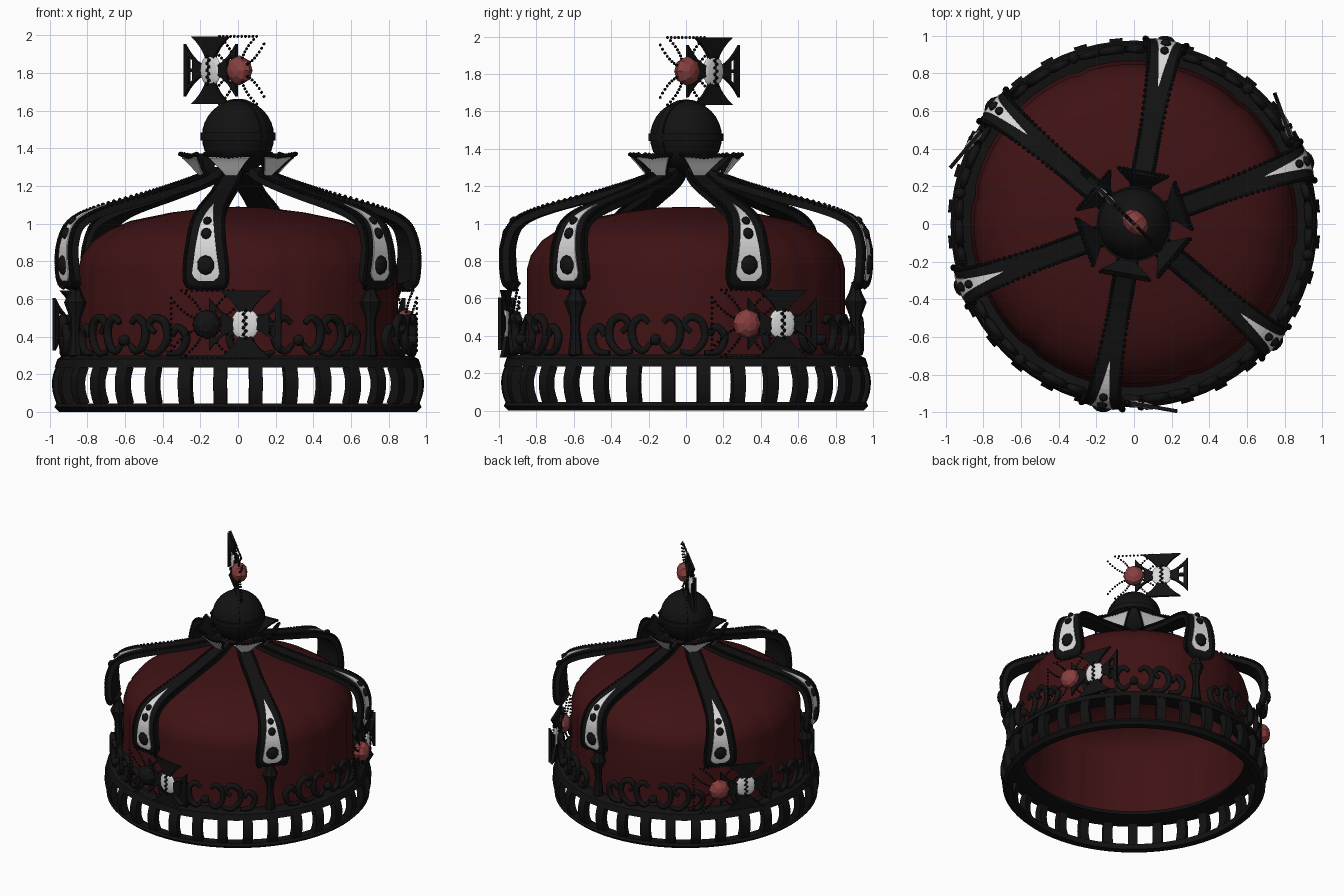
import bpy, bmesh, math
from mathutils import Matrix, Vector

cube = bpy.data.objects.get("Cube")
if cube:
    bpy.data.objects.remove(cube)


def material(name, rgb):
    m = bpy.data.materials.new(name)
    m.use_nodes = True
    m.diffuse_color = (*rgb, 1)
    m.node_tree.nodes["Principled BSDF"].inputs["Base Color"].default_value = (*rgb, 1)
    return m


DARK = material("dark metal", (.006, .006, .006))
RED = material("red velvet", (.05, .006, .007))
WHITE = material("white enamel", (.7, .7, .7))
GEM = material("pink gem", (.25, .05, .05))
ARCHES = [math.radians(20 + 60 * i) for i in range(6)]


def finish(name, bm, mat, smooth=None):
    bmesh.ops.recalc_face_normals(bm, faces=bm.faces)
    me = bpy.data.meshes.new(name)
    bm.to_mesh(me)
    bm.free()
    ob = bpy.data.objects.new(name, me)
    bpy.context.collection.objects.link(ob)
    me.materials.append(mat)
    if smooth:
        bpy.ops.object.select_all(action='DESELECT')
        ob.select_set(True)
        bpy.context.view_layer.objects.active = ob
        bpy.ops.object.shade_smooth_by_angle(angle=math.radians(smooth))
    return ob


def frame(az, r, z):
    """Local x = around, y = up, z = outward."""
    c, s = math.cos(az), math.sin(az)
    return Matrix(((-s, 0, c, r * c), (c, 0, s, r * s), (0, 1, 0, z), (0, 0, 0, 1)))


def lathe(bm, pts, segs, closed=False, notch=0, M=Matrix(), start=0):
    rings = []
    for i in range(segs):
        a = start + math.tau * i / segs
        k = 1 - notch * (i % 8 == 0)
        rings.append([bm.verts.new(M @ Vector((r * k * math.cos(a), r * k * math.sin(a), z))) for r, z in pts])
    n = len(pts)
    for i in range(segs):
        a, b = rings[i], rings[(i + 1) % segs]
        for j in range(n if closed else n - 1):
            bm.faces.new((a[j], b[j], b[(j + 1) % n], a[(j + 1) % n]))


def smooth_path(pts, steps=5):
    """Catmull-Rom through tuples of any length."""
    out = []
    v = [Vector(p) for p in [pts[0], *pts, pts[-1]]]
    for i in range(1, len(v) - 2):
        a, b, c, d = v[i - 1:i + 3]
        for k in range(steps):
            t = k / steps
            out.append(.5 * (2 * b + (c - a) * t + (2 * a - 5 * b + 4 * c - d) * t**2
                             + (3 * b - a - 3 * c + d) * t**3))
    return out + [v[-2]]


def normals(path):
    res = []
    for i in range(len(path)):
        d = path[min(i + 1, len(path) - 1)] - path[max(i - 1, 0)]
        res.append(Vector((d[1], -d[0])).normalized())
    return res


def strip(bm, path, az, lo, hi):
    """Sweep a flat bar along (radius, height, half width) stations."""
    M = frame(az, 0, 0)
    rows = []
    for p, n in zip(path, normals(path)):
        rows.append([bm.verts.new(M @ Vector((s * p[2], p[1] + n[1] * o, p[0] + n[0] * o)))
                     for s, o in ((-1, lo), (1, lo), (1, hi), (-1, hi))])
    for a, b in zip(rows, rows[1:]):
        for j in range(4):
            bm.faces.new((a[j], a[(j + 1) % 4], b[(j + 1) % 4], b[j]))
    bm.faces.new(rows[0])
    bm.faces.new(rows[-1][::-1])


def bead(bm, pos, r=.009):
    bmesh.ops.create_icosphere(bm, subdivisions=1, radius=r, matrix=Matrix.Translation(pos))


def ball(bm, M, sx, sy, sz, segs=10, rings=6):
    bmesh.ops.create_uvsphere(bm, u_segments=segs, v_segments=rings, radius=1,
                              matrix=M @ Matrix.Diagonal((sx, sy, sz, 1)))


# Velvet cap with twelve seams
bm = bmesh.new()
cap = [(.87, .26), (.85, .5), (.85, .76), (.83, .83), (.77, .91), (.68, .97), (.57, 1.015),
       (.35, 1.06), (.15, 1.085), (.001, 1.09)]
lathe(bm, cap, 96, notch=.014, start=ARCHES[0])
finish("velvet_cap", bm, RED, 40)

# Open base band: two rims joined by curved posts
bm = bmesh.new()
lathe(bm, [(.9, 0), (.95, 0), (.975, .025), (.965, .045), (.9, .045)], 64, True)
lathe(bm, [(.82, .25), (.9, .235), (.975, .235), (.96, .28), (.92, .3), (.84, .29)], 64, True)
finish("band_rims", bm, DARK, 30)
bm = bmesh.new()
post = smooth_path([(.96, .03, .035), (.985, .1, .035), (.988, .18, .035), (.965, .25, .035)], 3)
for i in range(32):
    strip(bm, post, math.tau * (i + .5) / 32, -.05, 0)
finish("band_posts", bm, DARK)

# Six arches with beaded edges, enamel panels and dark studs
arch = smooth_path([(.93, .645, .06), (.97, .68, .11), (.985, .78, .115), (.98, .9, .1), (.93, 1.01, .085),
                    (.79, 1.085, .07), (.5, 1.165, .055), (.33, 1.215, .055), (.2, 1.26, .05), (.12, 1.3, .04)])
panel = [p.copy() for p in arch[6:27]]
for i, p in enumerate(panel):
    p[2] = max(.002, .08 * min(1, .5 + i / 3) * (1 - i / (len(panel) - 1)) ** .75)
arch_bm, panel_bm, bead_bm, stud_bm = (bmesh.new() for _ in range(4))
arch_n = normals(arch)
for az in ARCHES:
    strip(arch_bm, arch, az, -.045, 0)
    strip(panel_bm, panel, az, -.002, .006)
    M = frame(az, 0, 0)
    for a, b in zip(arch[3:-4], arch[4:-4]):
        for t in (0, .5):
            p = a.lerp(b, t)
            for s in (-1, 1):
                bead(bead_bm, M @ Vector((s * p[2], p[1], p[0])), .012)
    for i, size in ((10, .05), (17, .03), (20, .024)):
        n = arch_n[i]
        tilt = Matrix.Rotation(-math.atan2(n[1], n[0]), 4, 'X')
        ball(stud_bm, frame(az, arch[i][0], arch[i][1]) @ tilt, size, size * 1.1, .03)
finish("arches", arch_bm, DARK, 40)
finish("arch_panels", panel_bm, WHITE)
finish("arch_beads", bead_bm, DARK)
finish("arch_studs", stud_bm, DARK)

# Flared petals around the orb
petal = smooth_path([(.19, 1.24, .02), (.22, 1.28, .05), (.255, 1.33, .095), (.28, 1.36, .13)], 3)
back, face, edge = bmesh.new(), bmesh.new(), bmesh.new()
for az in ARCHES:
    strip(back, petal, az, -.02, 0)
    strip(face, [Vector((p[0], p[1], p[2] * .9)) for p in petal[:-1]], az, -.002, .006)
    for k in range(-6, 7):
        bead(edge, frame(az, .28, 1.355 + .015 * abs(k) / 6) @ Vector((.13 * k / 6, 0, 0)), .013)
finish("petal_backs", back, DARK)
finish("petal_faces", face, WHITE)
finish("petal_beads", edge, DARK)

# Orb with a belt and a crossing hoop
bm = bmesh.new()
ball(bm, Matrix.Translation((0, 0, 1.463)), .192, .192, .195, 32, 16)
hoop = [(.18, -.02), (.2, -.02), (.2, .02), (.18, .02)]
lathe(bm, hoop, 32, True, M=Matrix.Translation((0, 0, 1.463)))
lathe(bm, hoop, 32, True, M=frame(math.radians(45), 0, 1.463))
finish("orb", bm, DARK, 40)

# Flared crosses: a beaded outline with a gem, and a solid plate beside it
SHIFT, REACH = .205, .18


def flare(t):
    return .02 + .12 * t ** 2.2


def cross(name, az, r, z, gem_mat, ends):
    M = frame(az, r, z)
    plate, beads, oval, gem = (bmesh.new() for _ in range(4))
    for q in range(4):
        R = Matrix.Rotation(q * math.pi / 2, 4, 'Z')
        P = M @ Matrix.Translation((SHIFT, 0, 0)) @ R
        reach = REACH + .015 * (q % 2 == 0)

        def slab(x0, x1, a0, b0, a1, b1):
            v = [plate.verts.new(P @ Vector((x, y, d))) for d in (-.01, .01)
                 for x, y in ((x0, a0), (x1, a1), (x1, b1), (x0, b0))]
            for f in ((0, 1, 2, 3), (7, 6, 5, 4), (0, 4, 5, 1), (1, 5, 6, 2), (2, 6, 7, 3), (3, 7, 4, 0)):
                plate.faces.new([v[i] for i in f])

        # Arm body, slotted part and end bar
        n = 6
        for k in range(n):
            x0, x1 = reach * k / n, reach * (k + 1) / n
            w0, w1 = flare(k / n), flare((k + 1) / n)
            if k == n - 2 and q % 2 == 0:
                for s in (-1, 1):
                    slab(x0, x1, s * w0 * .75, s * w0, s * w1 * .75, s * w1)
                slab(x0, x1, -.01, .01, -.01, .01)
            else:
                slab(x0, x1, -w0, w0, -w1, w1)
        for k in range(3, 12):
            for s in (-1, 1):
                bead(beads, M @ R @ Vector((reach * k / 11, s * flare(k / 11), 0)))
        for k in range(-5, 6):
            if ends or q % 2:
                bead(beads, M @ R @ Vector((reach, .14 * k / 5, 0)))
    ball(oval, M @ Matrix.Translation((SHIFT, 0, 0)), .078, .085, .02, 16, 8)
    for k in range(-4, 5):
        for d in (-.02, .02):
            bead(beads, M @ Vector((SHIFT + .006 * (-1) ** k, .018 * k, d)), .011)
    ball(gem, M @ Matrix.Translation((0, 0, .01)), .08, .08, .06, 8, 6)
    finish(name + "_plate", plate, DARK)
    finish(name + "_beads", beads, DARK)
    finish(name + "_oval", oval, WHITE)
    finish(name + "_gem", gem, gem_mat)


cross("top_cross", math.radians(45), 0, 1.815, GEM, False)
for i, mat in ((0, GEM), (2, GEM), (4, DARK)):
    cross(f"band_cross_{i // 2 + 1}", ARCHES[i], .94, .465, mat, True)

# Pointed pendants under the other three arches, and balls between all arches
bm = bmesh.new()
for az in ARCHES[1::2]:
    lathe(bm, [(.001, .28), (.04, .3), (.025, .44), (.03, .5), (.06, .58), (.035, .63), (.02, .68)], 8,
          M=Matrix.Translation((.92 * math.cos(az), .92 * math.sin(az), 0)))
for az in ARCHES:
    ball(bm, frame(az + math.pi / 6, .94, .38), .032, .032, .032)
finish("pendants_and_balls", bm, DARK, 40)

# Mirrored scrollwork standing on the band
scrolls = [[(.03, .36), (.07, .32), (.12, .36), (.13, .45), (.08, .5), (.04, .47)],
           [(.13, .32), (.2, .31), (.26, .38), (.25, .47), (.19, .5), (.15, .46), (.19, .42)],
           [(.26, .31), (.34, .32), (.37, .4), (.32, .45), (.29, .4)]]
curve = bpy.data.curves.new("scrollwork", 'CURVE')
curve.dimensions = '3D'
curve.bevel_depth = .02
curve.bevel_resolution = 1
curve.use_fill_caps = True
for az in ARCHES:
    for side in (-1, 1):
        for pts in scrolls:
            path = smooth_path(pts, 4)
            sp = curve.splines.new('POLY')
            sp.points.add(len(path) - 1)
            for k, (pt, p) in enumerate(zip(sp.points, path)):
                a = az + math.pi / 6 + side * p[0] / .93
                pt.co = (.93 * math.cos(a), .93 * math.sin(a), p[1], 1)
                pt.radius = .7 + .5 * math.sin(math.pi * k / len(path))
curve.materials.append(DARK)
bpy.context.collection.objects.link(bpy.data.objects.new("scrollwork", curve))
